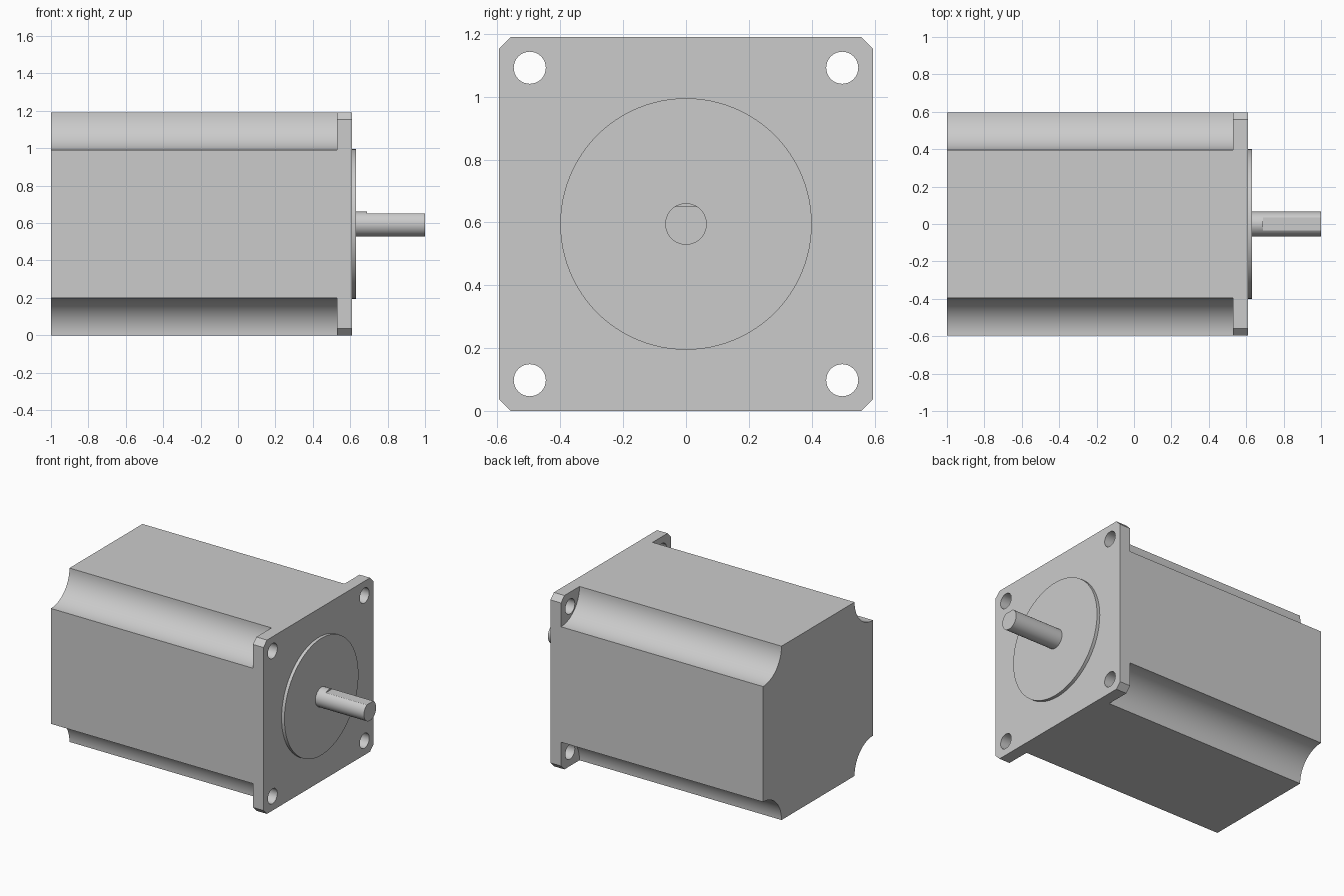
import bpy
import bmesh
from math import sin, cos, pi, radians

if "Cube" in bpy.data.objects:
    bpy.data.objects.remove(bpy.data.objects["Cube"], do_unlink=True)

HALF = 0.595          # half width of the square section, also the axis height

steel = bpy.data.materials.new("grey_metal")
steel.use_nodes = True
GREY = (0.6, 0.6, 0.6, 1)
steel.diffuse_color = GREY
steel.node_tree.nodes["Principled BSDF"].inputs["Base Color"].default_value = GREY


def arc(cy, cz, r, start, sweep, steps):
    return [(cy + r * cos(start + sweep * i / steps),
             cz + r * sin(start + sweep * i / steps)) for i in range(steps + 1)]


def circle(cy, cz, r, steps=64):
    return arc(cy, cz, r, 0, 2 * pi, steps)[:-1]


def extrude_profiles(name, profiles, x0, x1):
    """Extrude closed (y, z) profiles, measured from the motor axis, along x."""
    bm = bmesh.new()
    for profile in profiles:
        face = bm.faces.new([bm.verts.new((x0, y, z + HALF)) for y, z in profile])
        top = bmesh.ops.extrude_face_region(bm, geom=[face])["geom"]
        for v in top:
            if isinstance(v, bmesh.types.BMVert):
                v.co.x = x1
    bmesh.ops.recalc_face_normals(bm, faces=bm.faces)
    mesh = bpy.data.meshes.new(name)
    bm.to_mesh(mesh)
    bm.free()
    mesh.materials.append(steel)
    obj = bpy.data.objects.new(name, mesh)
    bpy.context.collection.objects.link(obj)
    return obj


def cut(obj, cutter):
    mod = obj.modifiers.new("cut", "BOOLEAN")
    mod.operation = "DIFFERENCE"
    mod.solver = "EXACT"
    mod.object = cutter
    bpy.context.view_layer.objects.active = obj
    bpy.ops.object.modifier_apply(modifier=mod.name)
    bpy.data.objects.remove(cutter, do_unlink=True)


def smooth(obj):
    bpy.ops.object.select_all(action="DESELECT")
    obj.select_set(True)
    bpy.context.view_layer.objects.active = obj
    bpy.ops.object.shade_smooth_by_angle(angle=radians(30))


CORNERS = [(1, 1), (-1, 1), (-1, -1), (1, -1)]

# Body: square section with a concave quarter circle at each corner
section = []
for i, (sy, sz) in enumerate(CORNERS):
    section += arc(sy * HALF, sz * HALF, 0.2, -pi / 2 + i * pi / 2, -pi / 2, 20)
body = extrude_profiles("motor_body", [section], -1, 0.53)

# Flange: chamfered square plate with four bolt holes
c = HALF - 0.037
plate = [(HALF, c), (c, HALF), (-c, HALF), (-HALF, c),
         (-HALF, -c), (-c, -HALF), (c, -HALF), (HALF, -c)]
flange = extrude_profiles("mounting_flange", [plate], 0.53, 0.61)
holes = [circle(sy * 0.497, sz * 0.497, 0.051, 40) for sy, sz in CORNERS]
cut(flange, extrude_profiles("hole_cutter", holes, 0.4, 0.7))

# Raised centring disc
pilot = extrude_profiles("centring_disc", [circle(0, 0, 0.4, 96)], 0.6, 0.632)

# Shaft with a flat along the outer part of its top
shaft = extrude_profiles("drive_shaft", [circle(0, 0, 0.066, 48)], 0.62, 1)
flat = [(-0.1, 0.056), (0.1, 0.056), (0.1, 0.1), (-0.1, 0.1)]
cut(shaft, extrude_profiles("flat_cutter", [flat], 0.69, 1.1))

for part in (body, flange, pilot, shaft):
    smooth(part)
